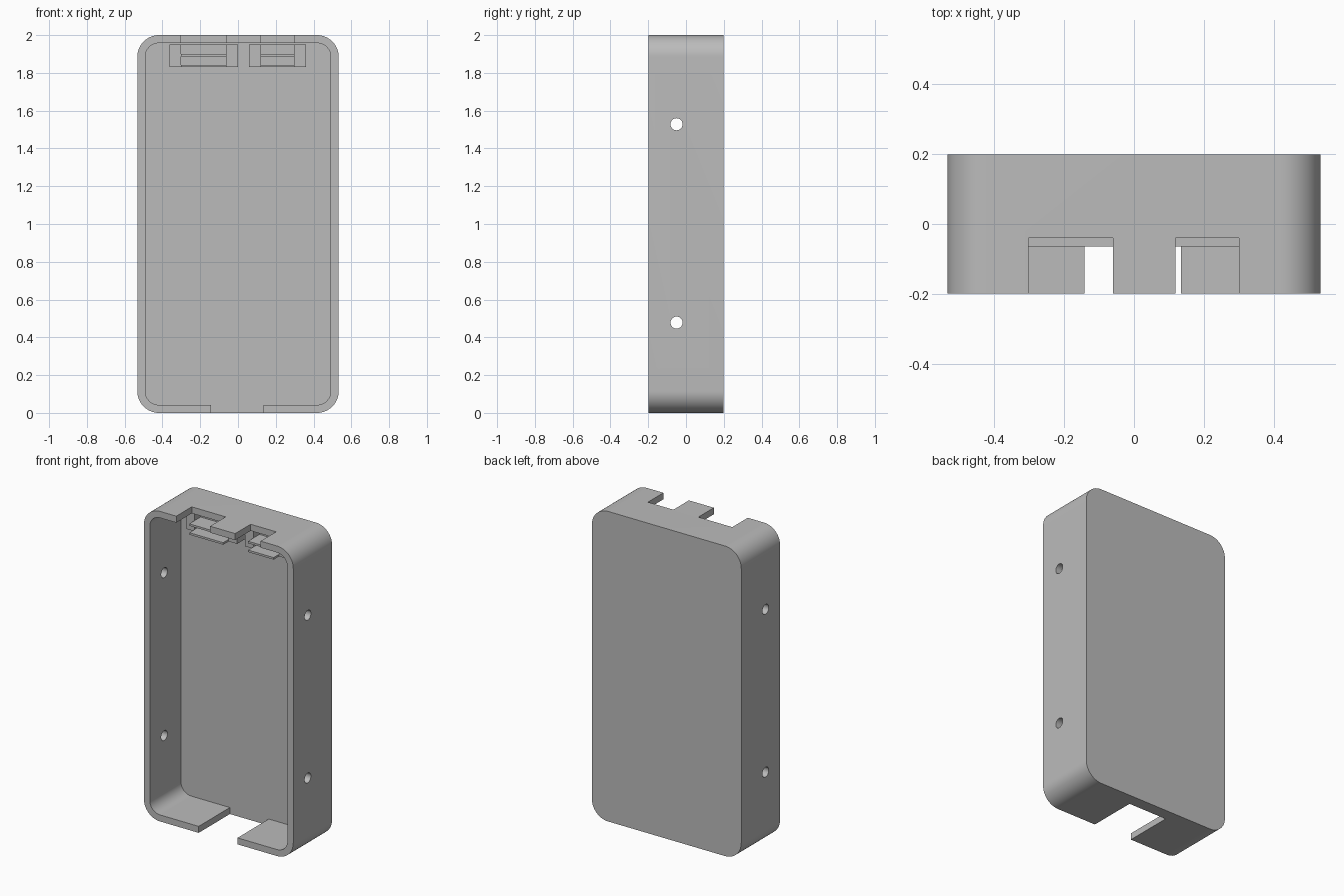
import bpy
import bmesh
from math import cos, sin, pi, radians
from mathutils import Matrix, Vector

cube = bpy.data.objects.get("Cube")
if cube:
    bpy.data.objects.remove(cube, do_unlink=True)

grey = bpy.data.materials.new("plain grey")
grey.use_nodes = True
colour = (0.5, 0.5, 0.5, 1)
grey.diffuse_color = colour
grey.node_tree.nodes["Principled BSDF"].inputs["Base Color"].default_value = colour

HALF_W, HALF_D, HEIGHT, WALL = 0.533, 0.198, 2.0, 0.042
BACK = 0.12      # inner face of the back panel
FRONT = -HALF_D


def finish(name, bm):
    bmesh.ops.recalc_face_normals(bm, faces=bm.faces)
    mesh = bpy.data.meshes.new(name)
    bm.to_mesh(mesh)
    bm.free()
    mesh.materials.append(grey)
    obj = bpy.data.objects.new(name, mesh)
    bpy.context.collection.objects.link(obj)
    return obj


def box(name, x, y, z):
    bm = bmesh.new()
    bmesh.ops.create_cube(bm, size=1)
    for v in bm.verts:
        v.co = Vector([lo + (c + 0.5) * (hi - lo) for c, (lo, hi) in zip(v.co, (x, y, z))])
    return finish(name, bm)


def rounded_slab(name, half_w, z0, z1, radius, y0, y1, steps=16):
    """Rounded rectangle in the x-z plane, extruded along y."""
    bm = bmesh.new()
    corners = [(half_w, z1), (-half_w, z1), (-half_w, z0), (half_w, z0)]
    verts = []
    for i, (x, z) in enumerate(corners):
        cx = x - radius if x > 0 else x + radius
        cz = z - radius if z == z1 else z + radius
        for k in range(steps + 1):
            a = (i + k / steps) * pi / 2
            verts.append(bm.verts.new((cx + radius * cos(a), y0, cz + radius * sin(a))))
    face = bm.faces.new(verts)
    out = bmesh.ops.extrude_face_region(bm, geom=[face])
    moved = [g for g in out["geom"] if isinstance(g, bmesh.types.BMVert)]
    bmesh.ops.translate(bm, verts=moved, vec=(0, y1 - y0, 0))
    return finish(name, bm)


def cut(target, cutter):
    cutter.hide_render = True
    mod = target.modifiers.new("cut", "BOOLEAN")
    mod.operation, mod.solver, mod.object = "DIFFERENCE", "EXACT", cutter
    bpy.context.view_layer.objects.active = target
    bpy.ops.object.modifier_apply(modifier=mod.name)
    bpy.data.objects.remove(cutter, do_unlink=True)


# Open-fronted tray
case = rounded_slab("case", HALF_W, 0, HEIGHT, 0.115, FRONT, HALF_D)
cut(case, rounded_slab("cavity", HALF_W - WALL, WALL, HEIGHT - WALL, 0.073, FRONT - 0.1, BACK))

# Cable gap in the floor
cut(case, box("floor_gap", (-0.142, 0.135), (FRONT - 0.1, BACK), (-0.1, 0.1)))

# Screw holes through both side walls
for z in (0.478, 1.528):
    bm = bmesh.new()
    bmesh.ops.create_cone(bm, cap_ends=True, segments=32, radius1=0.032, radius2=0.032, depth=2,
                          matrix=Matrix.Translation((0, -0.05, z)) @ Matrix.Rotation(pi / 2, 4, "Y"))
    cut(case, finish("screw_hole", bm))

# Port notches in the top, each with a holder block and two ledges behind it
for side, x0, x1 in (("right", -0.302, -0.06), ("left", 0.118, 0.3)):
    cut(case, box("top_notch", (x0, x1), (FRONT - 0.1, -0.04), (1.9, 2.1)))
    holder = box(side + "_port_holder", (x0 - 0.06, x1 + 0.06), (-0.01, BACK + 0.01), (1.83, 1.95))
    cut(holder, box("port_pocket", (x0, x1), (-0.1, 0.05), (1.8, 2.0)))
    for level, z in (("lower", 1.83), ("upper", 1.887)):
        box(f"{side}_{level}_ledge", (x0, x1), (-0.065, 0.055), (z, z + 0.013))

# Smooth round corners, sharp edges elsewhere
bpy.ops.object.select_all(action="DESELECT")
case.select_set(True)
bpy.context.view_layer.objects.active = case
bpy.ops.object.shade_smooth_by_angle(angle=radians(30))
